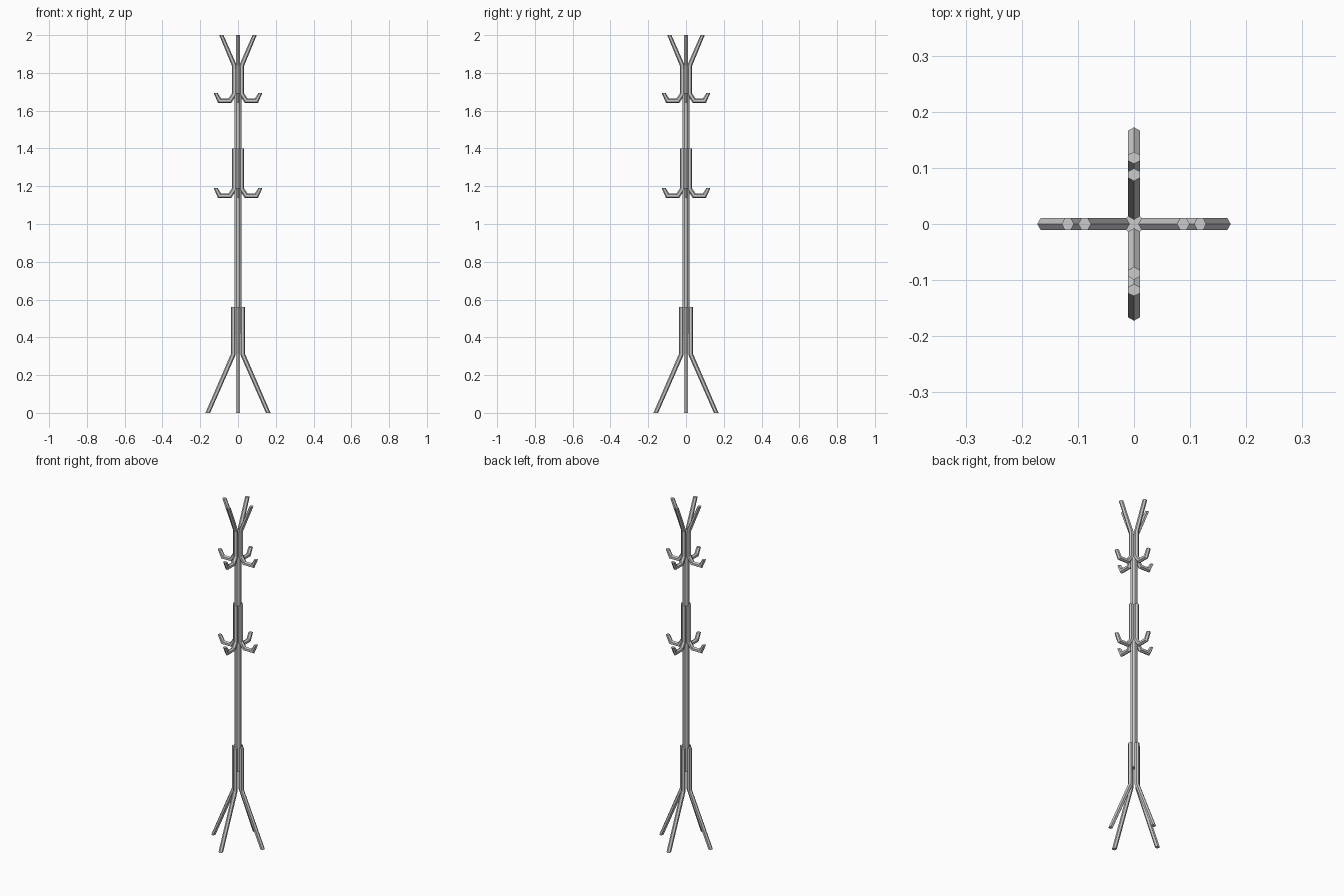
import bpy, bmesh, math
from mathutils import Vector

if "Cube" in bpy.data.objects:
    bpy.data.objects.remove(bpy.data.objects["Cube"])

R = 0.0124  # tube radius


def tube(name, path, angle, end_r):
    """Sweep a hexagon along a path of (radial, z) points, mitred at bends."""
    pts = [Vector(p) for p in path]
    bm = bmesh.new()
    rings = []
    for i, p in enumerate(pts):
        if i == 0 or i == len(pts) - 1:
            # ends are cut level with the floor
            d = pts[1] - pts[0] if i == 0 else pts[-1] - pts[-2]
            n = Vector((1 if d.y > 0 else -1, 0)) * end_r[0 if i == 0 else 1]
        else:
            a = (p - pts[i - 1]).normalized()
            b = (pts[i + 1] - p).normalized()
            t = (a + b).normalized()
            n = Vector((t.y, -t.x)) * R / t.dot(a)
        ring = []
        for k in range(6):
            c, s = math.cos(k * math.pi / 3), math.sin(k * math.pi / 3)
            rad, z, w = p.x + n.x * c, p.y + n.y * c, R * s
            ca, sa = math.cos(angle), math.sin(angle)
            ring.append(bm.verts.new((rad * ca - w * sa, rad * sa + w * ca, z)))
        rings.append(ring)
    for r0, r1 in zip(rings, rings[1:]):
        for k in range(6):
            j = (k + 1) % 6
            bm.faces.new((r0[k], r0[j], r1[j], r1[k]))
    bm.faces.new(rings[0])
    bm.faces.new(rings[-1])
    bmesh.ops.recalc_face_normals(bm, faces=bm.faces)
    me = bpy.data.meshes.new(name)
    bm.to_mesh(me)
    bm.free()
    ob = bpy.data.objects.new(name, me)
    bpy.context.collection.objects.link(ob)
    return ob


# Central pole
bpy.ops.mesh.primitive_cylinder_add(vertices=8, radius=0.019, depth=1.4,
                                    location=(0, 0, 1.12),
                                    rotation=(0, 0, math.pi / 8))
bpy.context.object.name = "pole"


def hook(z):
    """Outward curl of a hook whose lowest run is centred at height z."""
    return [(0.02, z + 0.035), (0.043, z), (0.098, z), (0.118, z + 0.04)]


for i in range(4):
    a = i * math.pi / 2
    # Splayed legs
    tube(f"leg_{i}", [(0.16, 0), (0.025, 0.31), (0.025, 0.56)], a, (R, R))
    # Middle hooks
    tube(f"middle_hook_{i}", [(0.02, 1.40)] + hook(1.15), a, (R, 0.0105))
    # Top arms running down into the upper hooks
    tube(f"top_arm_{i}", [(0.088, 2.0), (0.02, 1.84)] + hook(1.653), a,
         (0.0112, 0.0105))
